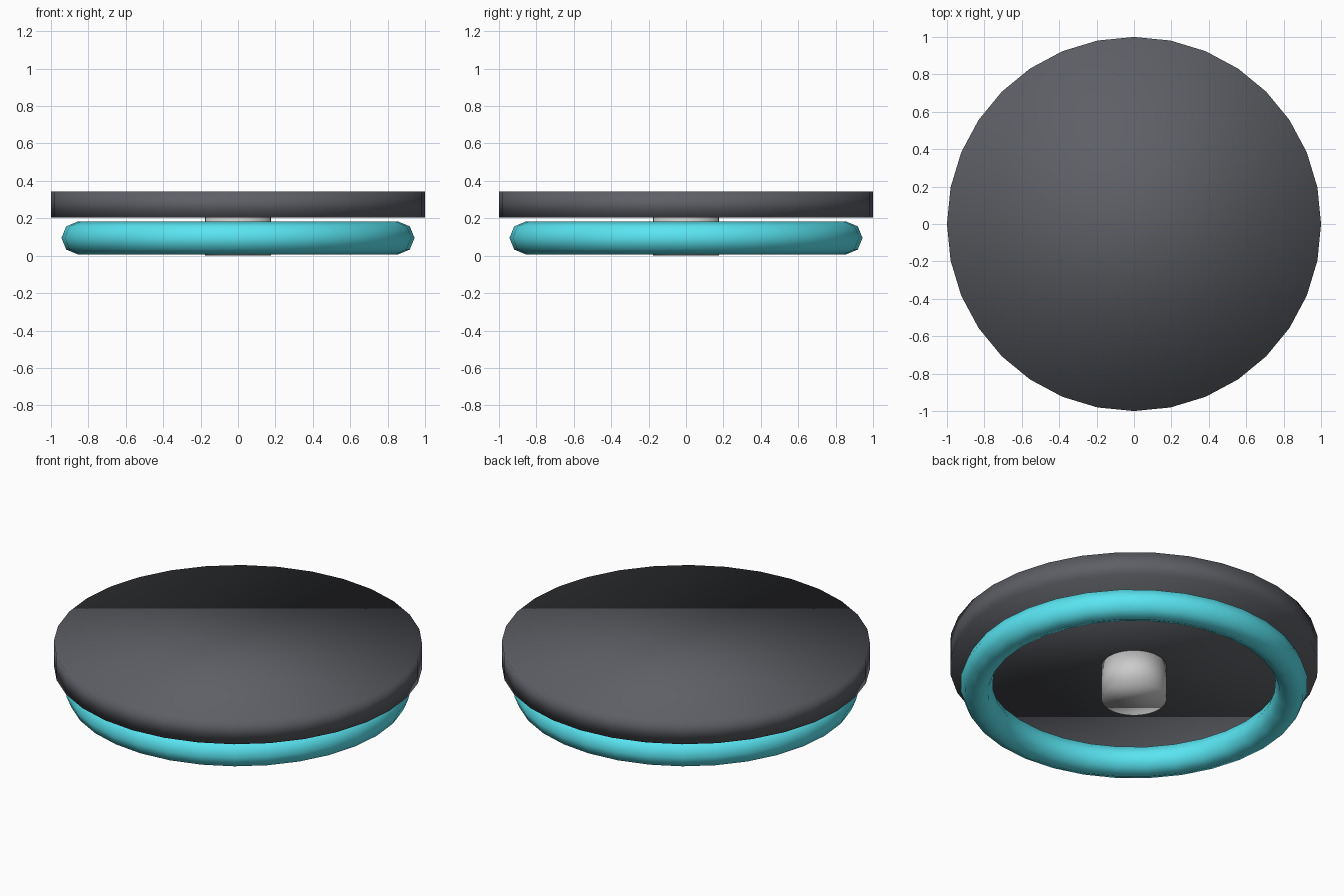
import bpy

if "Cube" in bpy.data.objects:
    bpy.data.objects.remove(bpy.data.objects["Cube"])


def finish(name, color=None):
    """Name the active object, smooth it and colour it."""
    ob = bpy.context.object
    ob.name = name
    bpy.ops.object.shade_smooth()
    if color:
        mat = bpy.data.materials.new(name + "_colour")
        mat.diffuse_color = (*color, 1)
        mat.use_nodes = True
        mat.node_tree.nodes["Principled BSDF"].inputs["Base Color"].default_value = mat.diffuse_color
        ob.data.materials.append(mat)
    return ob


def disc(name, radius, z0, z1, color=None):
    bpy.ops.mesh.primitive_cylinder_add(vertices=32, radius=radius, depth=z1 - z0,
                                        location=(0, 0, (z0 + z1) / 2))
    return finish(name, color)


# Wide dark top plate
disc("top_plate", 1.0, 0.203, 0.344, (0.11, 0.115, 0.13))

# Small central hub reaching the ground
disc("centre_hub", 0.177, 0.0, 0.21)

# Cyan ring under the plate
bpy.ops.mesh.primitive_torus_add(major_segments=32, minor_segments=8,
                                 major_radius=0.856, minor_radius=0.088,
                                 location=(0, 0, 0.095))
finish("glow_ring", (0.1, 0.78, 0.88))
